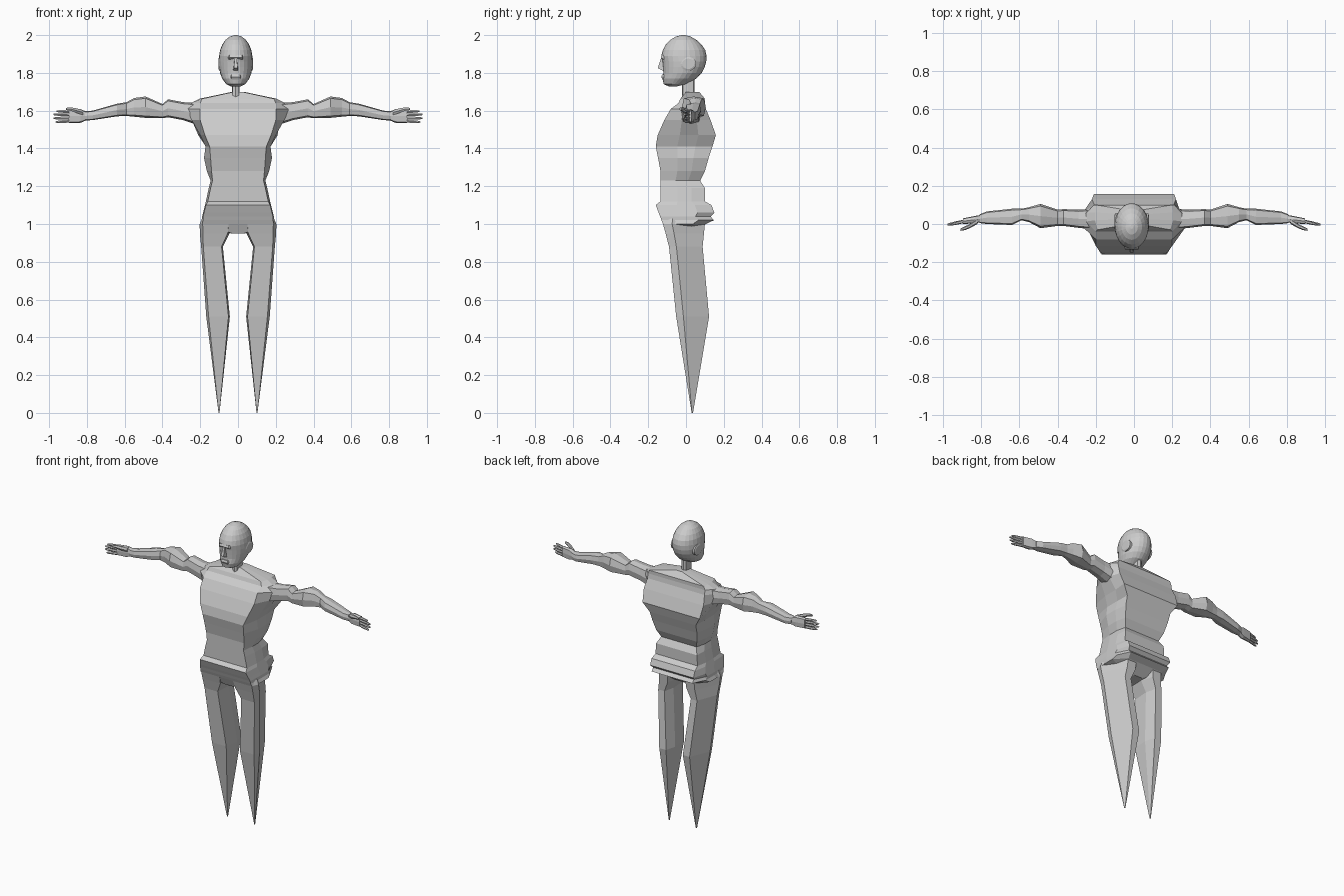
import bpy, bmesh, math
from mathutils import Vector


def loft(name, rings, mirror=False):
    """Skin a list of equal-sized point rings, capping both ends."""
    bm = bmesh.new()
    loops = [[bm.verts.new(p) for p in r] for r in rings]
    n = len(loops[0])
    for a, b in zip(loops, loops[1:]):
        for i in range(n):
            j = (i + 1) % n
            bm.faces.new((a[i], a[j], b[j], b[i]))
    bm.faces.new(loops[0][::-1])
    bm.faces.new(loops[-1])
    bmesh.ops.recalc_face_normals(bm, faces=bm.faces)
    me = bpy.data.meshes.new(name)
    bm.to_mesh(me)
    bm.free()
    ob = bpy.data.objects.new(name, me)
    bpy.context.collection.objects.link(ob)
    if mirror:
        ob.modifiers.new("Mirror", 'MIRROR').use_axis = (True, False, False)
    return ob


def oval(u0, u1, v0, v1, n, power=1.0):
    """Rounded outline filling the box u0..u1, v0..v1."""
    out = []
    for i in range(n):
        a = 2 * math.pi * i / n
        c, s = round(math.cos(a), 6), round(math.sin(a), 6)
        c = math.copysign(abs(c) ** power, c)
        s = math.copysign(abs(s) ** power, s)
        out.append(((u0 + u1 + (u1 - u0) * c) / 2, (v0 + v1 + (v1 - v0) * s) / 2))
    return out


def slab(z, yf, yb, wf, wm, wb, m0=0.38, m1=0.7):
    """Eight-sided horizontal section: front, side and back half widths."""
    ya, yc = yf + (yb - yf) * m0, yf + (yb - yf) * m1
    half = [(wf, yf), (wm, ya), (wm, yc), (wb, yb)]
    return [(x, y, z) for x, y in half] + [(-x, y, z) for x, y in half[::-1]]


def along_x(x, y0, y1, z0, z1, n=8, power=0.55):
    return [(x, y, z) for y, z in oval(y0, y1, z0, z1, n, power)]


def along_z(z, x0, x1, y0, y1, n=8, power=0.6):
    return [(x, y, z) for x, y in oval(x0, x1, y0, y1, n, power)]


# Torso with ribbed back and pelvis: z, front, back, front/side/back half widths
torso = [
    (0.95, -0.10, 0.04, 0.03, 0.035, 0.03),
    (1.00, -0.122, 0.105, 0.19, 0.20, 0.13),
    (1.02, -0.13, 0.148, 0.185, 0.19, 0.15),
    (1.04, -0.137, 0.13, 0.185, 0.19, 0.15),
    (1.06, -0.145, 0.15, 0.18, 0.185, 0.16),
    (1.10, -0.16, 0.135, 0.17, 0.175, 0.16),
    (1.12, -0.135, 0.10, 0.16, 0.17, 0.155),
    (1.19, -0.135, 0.10, 0.145, 0.155, 0.15),
    (1.23, -0.135, 0.075, 0.135, 0.145, 0.13),
    (1.28, -0.135, 0.10, 0.14, 0.165, 0.15),
    (1.35, -0.148, 0.12, 0.145, 0.18, 0.165),
    (1.41, -0.16, 0.14, 0.15, 0.172, 0.17),
    (1.47, -0.15, 0.158, 0.175, 0.20, 0.21),
    (1.55, -0.115, 0.13, 0.20, 0.245, 0.22),
    (1.61, -0.08, 0.105, 0.20, 0.275, 0.21),
    (1.64, -0.04, 0.10, 0.20, 0.25, 0.21),
    (1.663, -0.03, 0.10, 0.19, 0.205, 0.20),
    (1.70, 0.0, 0.07, 0.02, 0.03, 0.02)]
loft("torso", [slab(*r) for r in torso])

# Tapering wedge legs, back outer corner cut away: z, x range, y range
leg = [(1.03, 0.04, 0.19, -0.12, 0.10), (1.00, 0.04, 0.203, -0.122, 0.10),
       (0.95, 0.045, 0.202, -0.108, 0.095), (0.88, 0.08, 0.195, -0.09, 0.088),
       (0.51, 0.043, 0.168, -0.052, 0.122), (0.0, 0.098, 0.103, 0.03, 0.037)]
wedge = [(0.06, 0.0), (0.9, 0.0), (1.0, 0.22), (0.55, 1.0), (0.15, 1.0), (0.0, 0.6)]
loft("leg", [[(x0 + (x1 - x0) * u, y0 + (y1 - y0) * v, z) for u, v in wedge]
             for z, x0, x1, y0, y1 in leg], True)

# Faceted arms: x, y range, z range
arm = [(0.20, -0.03, 0.08, 1.52, 1.64), (0.29, -0.02, 0.075, 1.55, 1.645),
       (0.37, -0.01, 0.078, 1.565, 1.66), (0.40, -0.01, 0.075, 1.56, 1.635),
       (0.49, -0.022, 0.105, 1.562, 1.675), (0.55, 0.01, 0.088, 1.568, 1.667),
       (0.59, 0.02, 0.08, 1.572, 1.645), (0.64, -0.005, 0.08, 1.57, 1.637),
       (0.77, 0.0, 0.066, 1.55, 1.60), (0.81, 0.005, 0.05, 1.548, 1.597)]
loft("arm", [along_x(*r) for r in arm], True)

# Palm
palm = [(0.80, 0.01, 0.048, 1.55, 1.595), (0.835, 0.003, 0.042, 1.535, 1.608),
        (0.895, 0.0, 0.03, 1.535, 1.606)]
loft("palm", [along_x(*r) for r in palm], True)

# Fingers stacked vertically: root z, tip z, tip x
for i, (zr, zt, xt) in enumerate([(1.595, 1.597, 0.96), (1.578, 1.58, 0.978),
                                  (1.562, 1.56, 0.978), (1.545, 1.54, 0.965)]):
    rows = []
    for t, r in ((0, 0.009), (0.5, 0.0085), (0.85, 0.007), (1, 0.004)):
        z, x, y = zr + (zt - zr) * t, 0.885 + (xt - 0.885) * t, 0.015 - 0.018 * t
        rows.append(along_x(x, y - r, y + r, z - r, z + r, 6, 1))
    loft("finger_%d" % (i + 1), rows, True)

# Thumb
thumb = [(0.82, 0.0, 0.03, 1.575, 1.605), (0.86, -0.022, 0.0, 1.588, 1.615),
         (0.885, -0.032, -0.012, 1.598, 1.619), (0.91, -0.036, -0.024, 1.602, 1.616)]
loft("thumb", [along_x(*r, 6, 1) for r in thumb], True)

# Neck, slightly off centre like the head
CX = -0.012
loft("neck", [along_z(z, CX - 0.02, CX + 0.02, -0.022, 0.045) for z in (1.62, 1.70, 1.80)])

# Head: z, front, back, half width
head = [(1.728, -0.09, -0.05, 0.025), (1.74, -0.118, 0.0, 0.05),
        (1.77, -0.125, 0.055, 0.072), (1.80, -0.12, 0.083, 0.083),
        (1.83, -0.122, 0.099, 0.088), (1.86, -0.125, 0.107, 0.09),
        (1.89, -0.131, 0.109, 0.088), (1.92, -0.123, 0.102, 0.083),
        (1.95, -0.107, 0.082, 0.071), (1.975, -0.083, 0.055, 0.054),
        (1.992, -0.055, 0.025, 0.032), (2.0, -0.025, -0.005, 0.008)]
loft("head", [along_z(z, CX - w, CX + w, y0, y1, 24, 1) for z, y0, y1, w in head])

# Face: brow, nose and lips as (z, front y, half width) stacks
face = {"brow": [(1.872, -0.122, 0.05), (1.882, -0.134, 0.05), (1.895, -0.128, 0.045)],
        "nose": [(1.812, -0.122, 0.018), (1.825, -0.15, 0.014), (1.885, -0.13, 0.007)],
        "lips": [(1.765, -0.124, 0.03), (1.778, -0.131, 0.035), (1.792, -0.126, 0.03)]}
for name, rows in face.items():
    loft(name, [[(CX - w, -0.08, z), (CX - w * 0.7, y, z), (CX + w * 0.7, y, z),
                 (CX + w, -0.08, z)] for z, y, w in rows])

# Ears: shallow discs on both sides of the head
for side in (-1, 1):
    rows = []
    for d, k in ((0.07, 1.0), (0.087, 1.0), (0.091, 0.75)):
        c = Vector((CX + side * d, 0.012, 1.848))
        rows.append([(c.x, c.y + u * k, c.z + v * k)
                     for u, v in oval(-0.042, 0.042, -0.037, 0.037, 16)])
    loft("ear_left" if side > 0 else "ear_right", rows)
